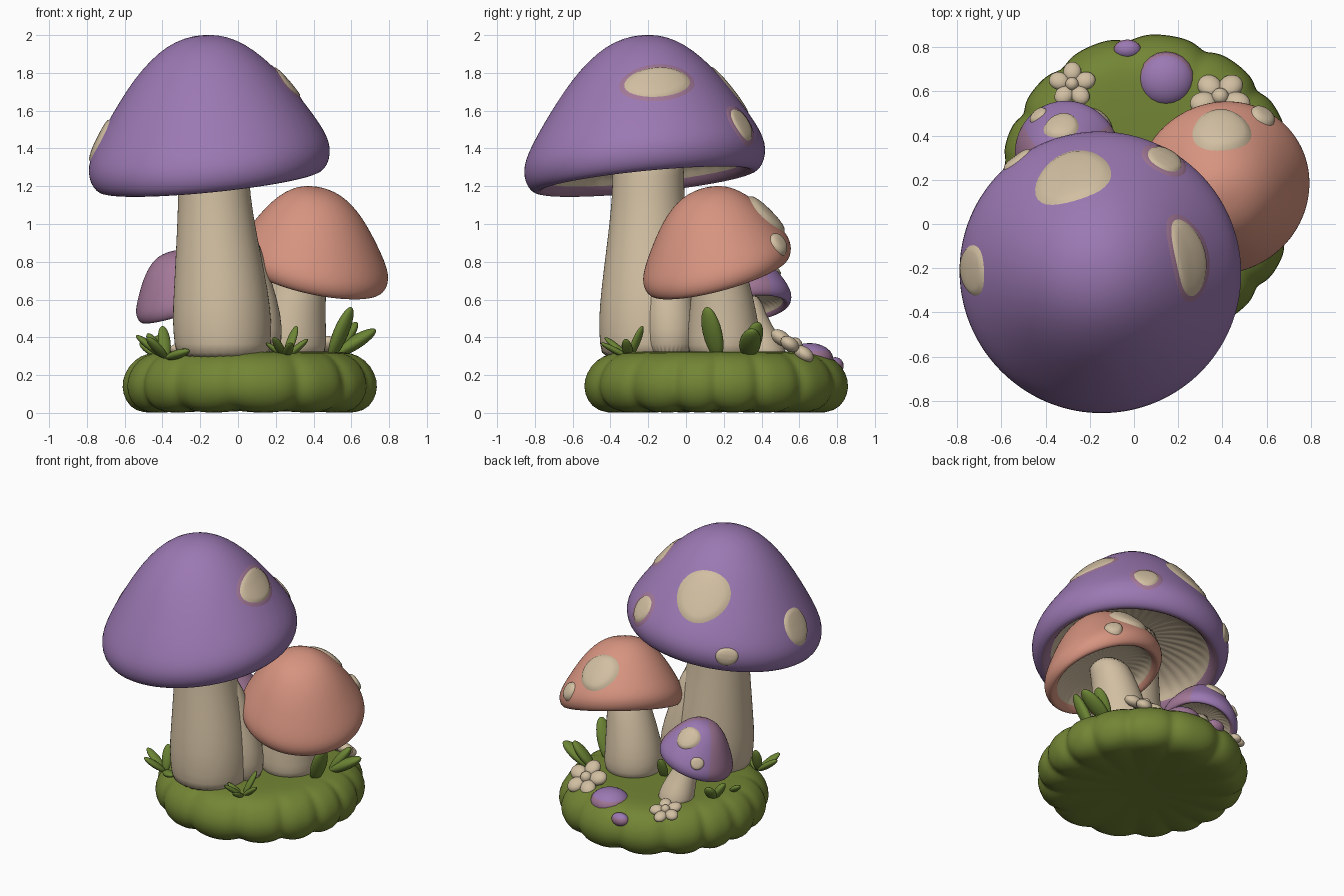
import bpy, bmesh, math
from math import sin, cos, pi
from mathutils import Vector, Matrix
from mathutils.bvhtree import BVHTree

cube = bpy.data.objects.get("Cube")
if cube:
    bpy.data.objects.remove(cube, do_unlink=True)


def material(name, rgb):
    m = bpy.data.materials.new(name)
    m.use_nodes = True
    m.diffuse_color = (*rgb, 1)
    m.node_tree.nodes["Principled BSDF"].inputs["Base Color"].default_value = (*rgb, 1)
    return m


PURPLE = material("purple", (0.33, 0.19, 0.45))
MAUVE = material("mauve", (0.36, 0.185, 0.31))
BEIGE = material("beige", (0.64, 0.52, 0.36))
PINK = material("salmon_pink", (0.68, 0.295, 0.215))
GREEN = material("moss_green", (0.17, 0.235, 0.035))
LEAF = material("leaf_green", (0.15, 0.235, 0.035))


def finish(name, bm, mats, matrix=None, subsurf=0):
    bmesh.ops.recalc_face_normals(bm, faces=bm.faces)
    for f in bm.faces:
        f.smooth = True
    me = bpy.data.meshes.new(name)
    bm.to_mesh(me)
    bm.free()
    for m in mats:
        me.materials.append(m)
    ob = bpy.data.objects.new(name, me)
    bpy.context.collection.objects.link(ob)
    if matrix:
        ob.matrix_world = matrix
    if subsurf:
        mod = ob.modifiers.new("smooth", 'SUBSURF')
        mod.levels = mod.render_levels = subsurf
    return ob


def tilt_to(axis):
    return Vector((0, 0, 1)).rotation_difference(Vector(axis).normalized()).to_matrix().to_4x4()


def loft(name, rings, mats, segs=32, shape=None, pick=None, matrix=None):
    """Stack of circles (radius, z, centre x, centre y), closed at both ends."""
    bm = bmesh.new()
    rows = []
    for i, (r, z, cx, cy) in enumerate(rings):
        row = []
        for s in range(segs):
            a = 2 * pi * s / segs
            rr, zz = shape(i, s, a, r, z) if shape else (r, z)
            row.append(bm.verts.new((cx + rr * cos(a), cy + rr * sin(a), zz)))
        rows.append(row)
    for i in range(len(rows) - 1):
        for s in range(segs):
            t = (s + 1) % segs
            f = bm.faces.new((rows[i][s], rows[i][t], rows[i + 1][t], rows[i + 1][s]))
            if pick:
                f.material_index = pick(i, 2 * pi * (s + 0.5) / segs)
    bm.faces.new(rows[0])
    end = bm.faces.new(rows[-1])
    if pick:
        end.material_index = pick(len(rows) - 2, 0)
    return finish(name, bm, mats, matrix, 1)


# Cap outline for unit radius and unit height: dome, rolled rim, gilled hollow
DOME = [(.03, 1), (.14, .99), (.28, .945), (.42, .86), (.56, .745), (.70, .595), (.82, .45),
        (.92, .32), (.98, .22), (1, .14), (.985, .065), (.945, .01), (.89, -.015), (.84, .005)]
HOLLOW = [(.80, .05), (.77, .11), (.65, .18), (.45, .23), (.12, .25)]


def mushroom_cap(name, centre, axis, lean, radius, height, fullness, outer, rim, two_tone=False):
    n = len(DOME)
    outline = [(r ** fullness, z) for r, z in DOME] + HOLLOW
    rings = [(r * radius, z * height, lean[0] * z, lean[1] * z) for r, z in outline]

    def gills(i, s, a, r, z):
        return r, z + (0.015 * radius * (-1) ** s if n < i < len(outline) - 1 else 0)

    def pick(i, a):
        if i >= n:
            return 2
        if i >= n - 2:
            return 1
        return int(two_tone and (sin(a) < 0 or abs(cos(a)) > .8))

    return loft(name, rings, [outer, rim, BEIGE], 72, gills, pick,
                Matrix.Translation(centre) @ tilt_to(axis))


def cap_spots(cap, spots, dome):
    """Low domed patches draped over the cap: (position, half width, half height, ringed)."""
    bpy.context.view_layer.update()
    tree = BVHTree.FromObject(cap, bpy.context.evaluated_depsgraph_get())
    mw = cap.matrix_world.copy()

    def drape(name, pos, a, b, mat, lift, bulge):
        loc, nrm, _, _ = tree.find_nearest(mw.inverted() @ Vector(pos))
        u = Vector((0, 0, 1)).cross(nrm).normalized()
        v = nrm.cross(u)
        bm = bmesh.new()
        rows, segs, steps = [], 32, 7
        for k in range(1, steps + 1):
            t = k / steps
            row = []
            for s in range(segs):
                w = 2 * pi * s / segs
                k2 = t * (1 + .04 * sin(2 * w + 1) + .03 * sin(3 * w))
                q = loc + u * a * k2 * cos(w) + v * b * k2 * sin(w)
                hit = tree.ray_cast(q + nrm * .15, -nrm)[0] or tree.find_nearest(q)[0]
                up = lift + bulge * (1 - t ** 4) if k < steps else -.004
                row.append(bm.verts.new(hit + nrm * up))
            rows.append(row)
        bm.faces.new(rows[0])
        for r0, r1 in zip(rows, rows[1:]):
            for s in range(segs):
                t = (s + 1) % segs
                bm.faces.new((r0[s], r0[t], r1[t], r1[s]))
        finish(name, bm, [mat], mw)

    for i, (pos, a, b, ringed) in enumerate(spots):
        if ringed:
            drape(f"{cap.name}_spot_border_{i}", pos, a + .03, b + .03, MAUVE, .003, 0)
        drape(f"{cap.name}_spot_{i}", pos, a, b, BEIGE, .006, dome)


def blob(name, matrix, mats, pick=None):
    bm = bmesh.new()
    bmesh.ops.create_uvsphere(bm, u_segments=20, v_segments=12, radius=1)
    if pick:
        for f in bm.faces:
            f.material_index = pick(f.calc_center_median())
    return finish(name, bm, mats, matrix)


def leaf(name, base, tip, width):
    base, tip = Vector(base), Vector(tip)
    d = tip - base
    rot = d.to_track_quat('Z', 'Y').to_matrix().to_4x4()
    blob(name, Matrix.Translation((base + tip) / 2) @ rot
         @ Matrix.Diagonal((width, width * .65, d.length / 2, 1)), [LEAF])


def flower(name, centre, axis, size, start):
    m = Matrix.Translation(centre) @ tilt_to(axis)
    for i in range(5):
        turn = Matrix.Rotation(start + i * 2 * pi / 5, 4, 'Z')
        blob(f"{name}_petal_{i}", m @ turn @ Matrix.Translation((size * .58, 0, 0))
             @ Matrix.Diagonal((size * .43, size * .38, size * .27, 1)), [BEIGE])
    blob(f"{name}_middle", m @ Matrix.Translation((0, 0, .012))
         @ Matrix.Scale(size * .28, 4), [BEIGE])


# Mossy ground with puffy lobes
GROUND = [(.05, .325), (.35, .325), (.50, .325), (.58, .305), (.645, .25), (.68, .17),
          (.675, .10), (.64, .03), (.57, -.004), (.45, .005), (.05, .02)]


def lobes(i, s, a, r, z):
    pinch = 1 - abs(sin(7.5 * a + .8 * sin(2 * a)))
    amount = .045 * min(1, max(0, (r - .4) / .2))
    return r * (1 + .035 * sin(a) ** 2 - amount * pinch ** 2), z + (.02 * pinch if i in (7, 8) else 0)


loft("mossy_ground", [(r, z, .065, .16) for r, z in GROUND], [GREEN], 128, lobes)

# Stems
loft("large_stem", [(.25, .27, -.08, -.2), (.255, .36, -.08, -.2), (.265, .48, -.085, -.2),
                    (.25, .65, -.09, -.2), (.225, .85, -.105, -.2), (.2, 1.05, -.12, -.2),
                    (.185, 1.25, -.13, -.2), (.2, 1.46, -.14, -.2)], [BEIGE])
loft("large_stem_fold", [(.125, .27, .1, -.08), (.14, .45, .1, -.08), (.13, .6, .08, -.09),
                         (.105, .8, .04, -.1), (.06, 1.05, 0, -.13)], [BEIGE])
loft("medium_stem", [(.18, .27, .275, .2), (.195, .36, .275, .2), (.19, .45, .275, .2),
                     (.165, .62, .3, .19), (.14, .75, .33, .18), (.13, .87, .37, .16)], [BEIGE])
loft("small_stem", [(.12, .27, -.21, .42), (.12, .34, -.21, .41), (.105, .42, -.22, .38),
                    (.08, .52, -.25, .34), (.07, .64, -.285, .32)], [BEIGE])

# Caps and their spots
large_cap = mushroom_cap("large_cap", (-.145, -.215, 1.23), (-.1, -.1, 1), (.025, .05),
                         .645, .767, .97, PURPLE, MAUVE)
medium_cap = mushroom_cap("medium_cap", (.395, .175, .725), (.22, -.27, 1), (-.06, .04),
                          .405, .46, .86, PINK, PINK)
small_cap = mushroom_cap("small_cap", (-.29, .315, .55), (-.32, -.14, 1), (.02, .01),
                         .25, .31, .84, PURPLE, MAUVE, True)
cap_spots(large_cap, [((-.28, .21, 1.70), .18, .195, False),
                      ((.15, .31, 1.54), .085, .105, True),
                      ((.25, -.15, 1.75), .185, .115, True),
                      ((-.76, -.21, 1.46), .115, .135, False),
                      ((-.52, .28, 1.36), .075, .068, False)], .008)
cap_spots(medium_cap, [((.40, .45, 1.08), .135, .14, False),
                       ((.59, .50, .90), .06, .068, False)], .016)
cap_spots(small_cap, [((-.33, .45, .79), .08, .085, False),
                      ((-.44, .50, .65), .045, .045, False)], .008)

# Pebbles, mauve around the foot
for label, pos, size in (("large", (.145, .655, .285), (.13, .125, .085)),
                         ("small", (-.03, .79, .25), (.062, .045, .045))):
    blob(f"{label}_pebble", Matrix.Translation(pos) @ Matrix.Diagonal((*size, 1)),
         [PURPLE, MAUVE], lambda c: int(c.z < .45))

# Flowers
flower("right_flower", (-.28, .63, .32), (-.05, .35, 1), .108, pi / 2)
flower("left_flower", (.39, .57, .35), (0, .7, 1), .14, -pi / 2)

# Leaf tufts: base, then tips and widths
TUFTS = {
    "left_tall_leaf": ((.49, .17, .29), [(.60, .11, .56, .055)]),
    "left_low_leaf": ((.50, .33, .30), [(.73, .35, .44, .058), (.63, .38, .48, .05)]),
    "front_leaf": ((.25, -.30, .29), [(.15, -.33, .37, .024), (.19, -.43, .40, .026), (.31, -.23, .46, .028),
                                      (.28, -.45, .37, .026), (.37, -.32, .39, .028)]),
    "right_leaf": ((-.38, -.28, .29), [(-.54, -.26, .41, .034), (-.48, -.38, .40, .034),
                                       (-.40, -.22, .46, .034), (-.26, -.38, .33, .036)]),
    "back_leaf": ((-.40, .26, .30), [(-.42, .35, .41, .04), (-.48, .25, .42, .042)]),
    "back_low_leaf": ((-.43, .10, .30), [(-.52, .14, .37, .03)]),
    "middle_leaf": ((.04, .18, .29), [(.03, .25, .46, .035)]),
}
for label, (base, tips) in TUFTS.items():
    for i, (x, y, z, width) in enumerate(tips):
        leaf(f"{label}_{i}", base, (x, y, z), width)
